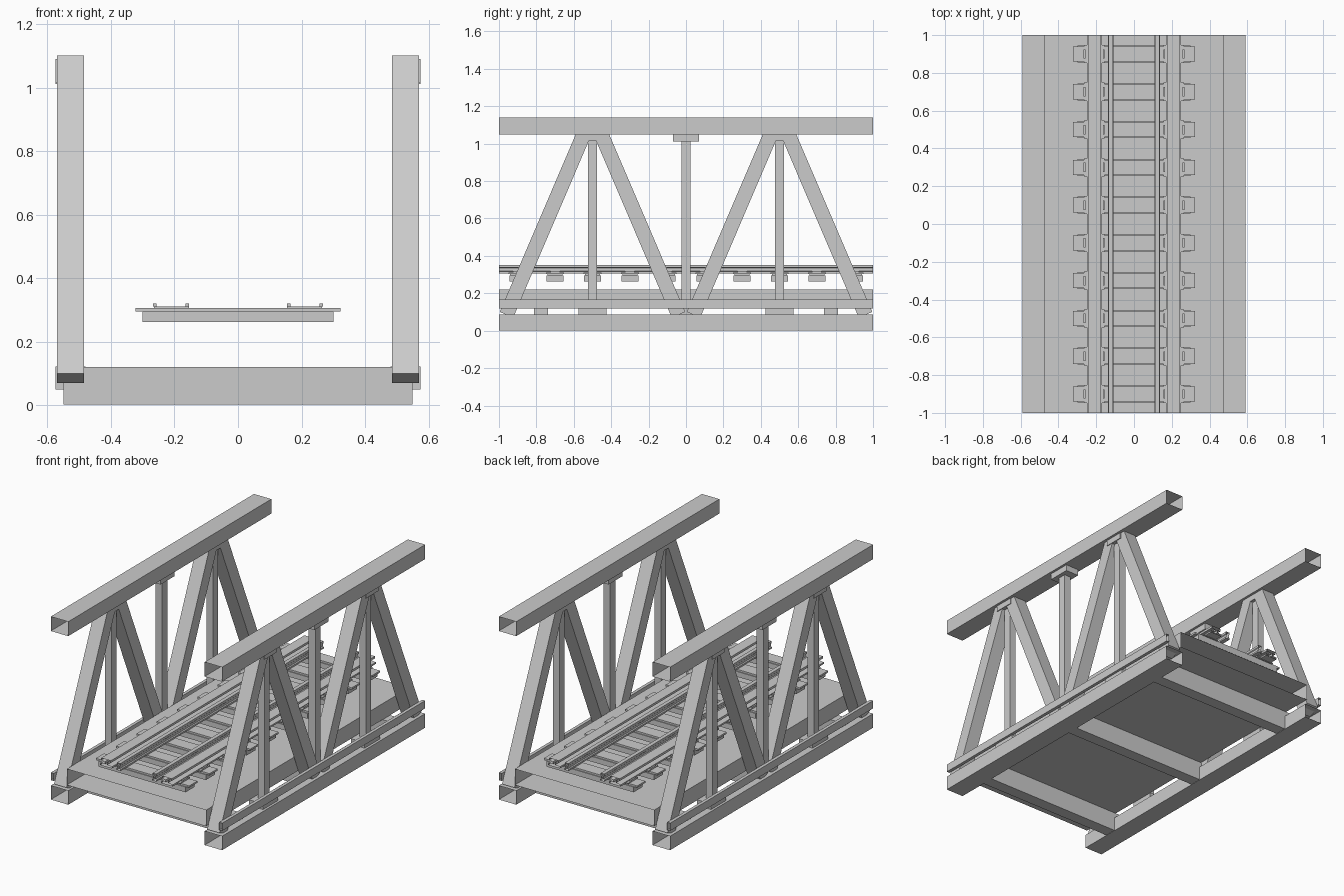
import bpy
import bmesh
from math import atan2, hypot
from mathutils import Matrix, Vector

old = bpy.data.objects.get("Cube")
if old:
    bpy.data.objects.remove(old, do_unlink=True)

steel = bpy.data.materials.new("grey_steel")
steel.use_nodes = True
GREY = (0.6, 0.6, 0.6, 1)
steel.diffuse_color = GREY
steel.node_tree.nodes["Principled BSDF"].inputs["Base Color"].default_value = GREY


def finish(bm, name):
    bmesh.ops.recalc_face_normals(bm, faces=bm.faces)
    mesh = bpy.data.meshes.new(name)
    bm.to_mesh(mesh)
    bm.free()
    mesh.materials.append(steel)
    obj = bpy.data.objects.new(name, mesh)
    bpy.context.scene.collection.objects.link(obj)
    return obj


def box(name, x, y, z):
    """Box from (low, high) ranges."""
    bm = bmesh.new()
    bmesh.ops.create_cube(bm, size=1)
    for v in bm.verts:
        v.co = [r[0] if c < 0 else r[1] for c, r in zip(v.co, (x, y, z))]
    return finish(bm, name)


def run(name, profile):
    """Open-ended section swept along the whole bridge."""
    bm = bmesh.new()
    rings = [[bm.verts.new((x, y, z)) for x, z in profile] for y in (-1, 1)]
    n = len(profile)
    for i in range(n):
        j = (i + 1) % n
        bm.faces.new((rings[0][i], rings[0][j], rings[1][j], rings[1][i]))
    return finish(bm, name)


def tube(name, x, z):
    return run(name, [(x[0], z[0]), (x[1], z[0]), (x[1], z[1]), (x[0], z[1])])


def strut(name, x, start, end, width):
    """Slanted square-ended bar between two (y, z) points."""
    dy, dz = end[0] - start[0], end[1] - start[1]
    bm = bmesh.new()
    bmesh.ops.create_cube(bm, size=1)
    bmesh.ops.scale(bm, vec=(x[1] - x[0], width, hypot(dy, dz)), verts=bm.verts)
    turn = Matrix.Rotation(-atan2(dy, dz), 4, 'X')
    mid = Vector((sum(x) / 2, (start[0] + end[0]) / 2, (start[1] + end[1]) / 2))
    bm.transform(Matrix.Translation(mid) @ turn)
    return finish(bm, name)


def span(s, a, b):
    return tuple(sorted((s * a, s * b)))


def rail_section(c, foot, head):
    """I-shaped rail outline."""
    half = [(foot, 0.306), (foot, 0.316), (0.008, 0.32),
            (0.008, 0.334), (head, 0.338), (head, 0.352)]
    return [(c + x, z) for x, z in half] + [(c - x, z) for x, z in reversed(half)]


# Deck and the beams below it
tube("deck", (-0.48, 0.48), (0.12, 0.22))
for y in (-0.775, 0, 0.775):
    box("cross_beam", (-0.55, 0.55), (y - 0.037, y + 0.037), (0.002, 0.12))

# Side trusses
for s, side in ((1, "left"), (-1, "right")):
    tube(side + "_top_chord", span(s, 0.47, 0.59), (1.05, 1.14))
    tube(side + "_bottom_chord", span(s, 0.47, 0.59), (0, 0.087))
    tube(side + "_edge_strip", span(s, 0.57, 0.59), (0.12, 0.168))
    for node in (-0.5, 0.5):
        for d in (-1, 1):
            strut(side + "_diagonal", span(s, 0.485, 0.57),
                  (node + d * 0.46, 0.085), (node + d * 0.032, 1.085), 0.078)
        box(side + "_lower_gusset", span(s, 0.48, 0.575),
            (node - 0.075, node + 0.075), (0.05, 0.122))
        box(side + "_upper_gusset", span(s, 0.485, 0.575),
            (node - 0.06, node + 0.06), (1.015, 1.09))
    for y in (-0.5, 0, 0.5):
        box(side + "_post", span(s, 0.505, 0.55), (y - 0.025, y + 0.025), (0.1, 1.06))
    box(side + "_middle_gusset", span(s, 0.485, 0.575), (-0.07, 0.07), (1.012, 1.06))

# Rails, each with an inner guard rail
for s, side in ((1, "left"), (-1, "right")):
    run(side + "_rail", rail_section(s * 0.21, 0.04, 0.033))
    run(side + "_guard_rail", rail_section(s * 0.123, 0.014, 0.012))

# Sleepers with rail seats and clips
for i in range(10):
    y = -0.9 + 0.2 * i
    box("sleeper", (-0.3, 0.3), (y - 0.045, y + 0.045), (0.262, 0.295))
    box("sleeper_plate", (-0.322, 0.322), (y - 0.04, y + 0.04), (0.295, 0.306))
    for s in (1, -1):
        box("rail_seat", span(s, 0.155, 0.265), (y - 0.048, y + 0.048), (0.304, 0.311))
        for x in (0.155, 0.257):
            box("rail_clip", span(s, x, x + 0.01), (y - 0.025, y + 0.025), (0.311, 0.32))
